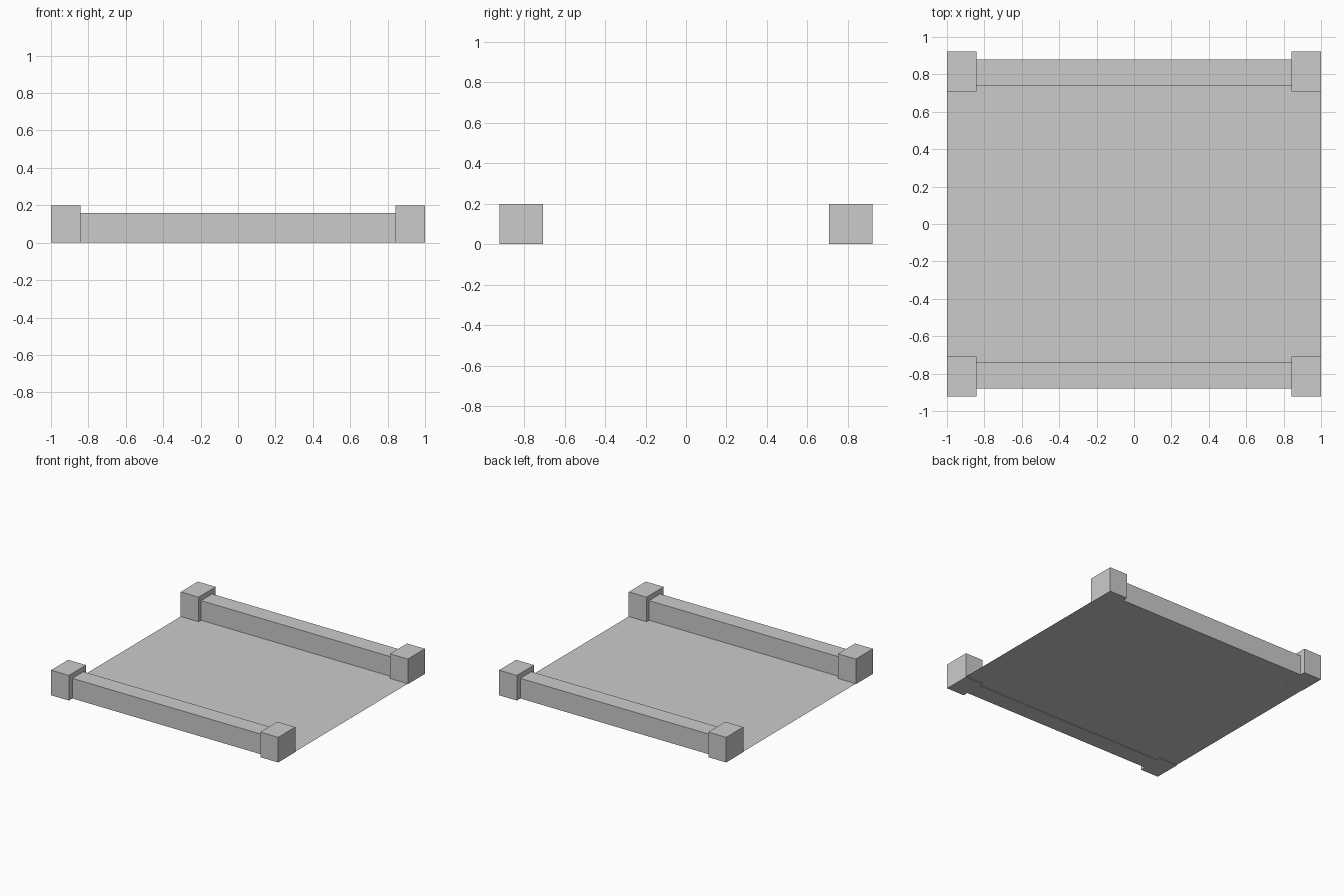
import bpy

if "Cube" in bpy.data.objects:
    bpy.data.objects.remove(bpy.data.objects["Cube"])


def box(name, x0, x1, y0, y1, z0, z1):
    bpy.ops.mesh.primitive_cube_add(
        size=1, location=((x0 + x1) / 2, (y0 + y1) / 2, (z0 + z1) / 2))
    ob = bpy.context.object
    ob.name = name
    ob.scale = (x1 - x0, y1 - y0, z1 - z0)
    bpy.ops.object.transform_apply(location=True, rotation=False, scale=True)
    return ob


for side, s in (("front", -1), ("back", 1)):
    # Low side rail between two posts
    y0, y1 = sorted((s * 0.74, s * 0.88))
    box(side + "_rail", -0.843, 0.843, y0, y1, 0, 0.16)
    # Square corner posts, slightly taller and wider than the rail
    y0, y1 = sorted((s * 0.708, s * 0.923))
    box(side + "_left_post", -1, -0.843, y0, y1, 0, 0.2)
    box(side + "_right_post", 0.843, 1, y0, y1, 0, 0.2)

# Thin deck sheet just above the ground, tucked under the rails
bpy.ops.mesh.primitive_plane_add(size=2, location=(0, 0, 0.004))
deck = bpy.context.object
deck.name = "deck"
deck.scale = (1, 0.8, 1)
bpy.ops.object.transform_apply(location=True, rotation=False, scale=True)
